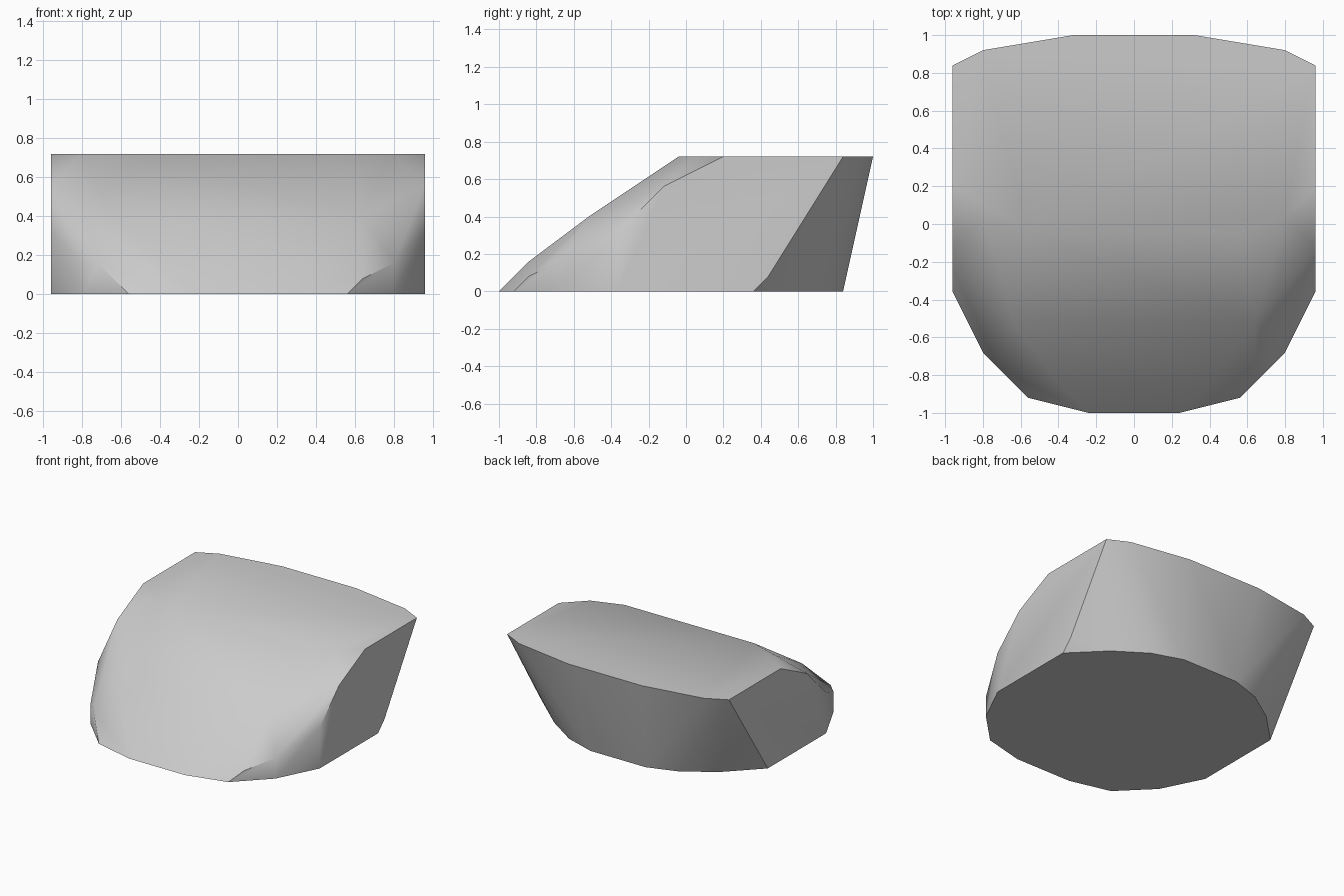
import bpy, bmesh, math

cube = bpy.data.objects.get("Cube")
if cube:
    bpy.data.objects.remove(cube, do_unlink=True)

H = 0.72  # height of the flat top

# Corner points for one half, mirrored across x
top_rim = [(.32, 1, H), (.8, .92, H), (.96, .84, H), (.96, .2, H), (.8, .04, H), (.56, -.04, H)]
base_rim = [(.24, .84, 0), (.48, .76, 0), (.72, .6, 0), (.96, .36, 0),
            (.96, -.36, 0), (.8, -.68, 0), (.56, -.92, 0), (.24, -1, 0)]
front_slope = [(.72, -.24, .56), (.64, -.52, .4), (.4, -.84, .16)]
side_edge = [(.96, -.12, .56), (.96, -.36, .32), (.8, -.68, .16)]

# Chips that differ between the two sides
chips = [(.96, .44, .08), (.64, -.84, .08), (-.72, -.76, .16)]

points = list(chips)
for x, y, z in top_rim + base_rim + front_slope + side_edge:
    points += [(x, y, z), (-x, y, z)]

# Wrap the points in a faceted boulder
bm = bmesh.new()
for p in points:
    bm.verts.new(p)
hull = bmesh.ops.convex_hull(bm, input=bm.verts[:])
loose = {g for g in hull["geom_interior"] + hull["geom_unused"] if isinstance(g, bmesh.types.BMVert)}
bmesh.ops.delete(bm, geom=list(loose), context="VERTS")
bmesh.ops.dissolve_limit(bm, angle_limit=math.radians(0.5), verts=bm.verts[:], edges=bm.edges[:])
bmesh.ops.recalc_face_normals(bm, faces=bm.faces[:])

mesh = bpy.data.meshes.new("boulder")
bm.to_mesh(mesh)
bm.free()

# Plain grey stone
stone = bpy.data.materials.new("stone_grey")
stone.use_nodes = True
grey = (.6, .6, .6, 1)
stone.diffuse_color = grey
stone.node_tree.nodes["Principled BSDF"].inputs["Base Color"].default_value = grey
mesh.materials.append(stone)

boulder = bpy.data.objects.new("boulder", mesh)
bpy.context.collection.objects.link(boulder)

# Soft front slope, crisp edges elsewhere
bpy.ops.object.select_all(action="DESELECT")
boulder.select_set(True)
bpy.context.view_layer.objects.active = boulder
bpy.ops.object.shade_smooth_by_angle(angle=math.radians(40))
